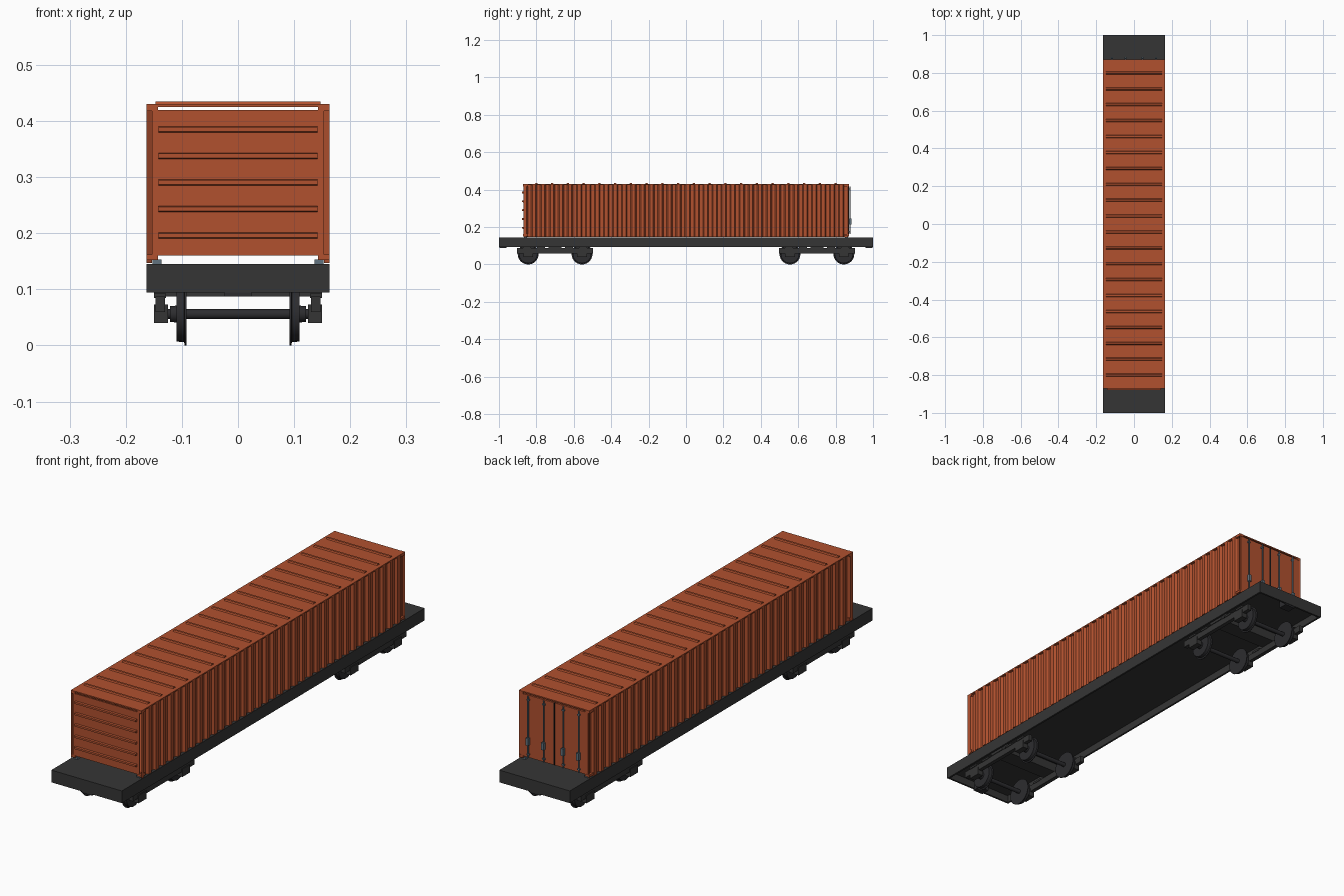
import bpy, bmesh, math
from mathutils import Matrix, Vector

cube = bpy.data.objects.get("Cube")
if cube:
    bpy.data.objects.remove(cube, do_unlink=True)


def material(name, r, g, b):
    m = bpy.data.materials.new(name)
    m.use_nodes = True
    m.diffuse_color = (r, g, b, 1)
    m.node_tree.nodes["Principled BSDF"].inputs["Base Color"].default_value = (r, g, b, 1)
    return m


RUST = material("rust orange", 0.44, 0.082, 0.028)
DECK = material("charcoal", 0.036, 0.036, 0.036)
STEEL = material("dark steel", 0.026, 0.026, 0.029)
ROD = material("blue grey", 0.12, 0.17, 0.21)
SEAM = material("black", 0.008, 0.008, 0.008)


def finish(name, bm, mat):
    bmesh.ops.recalc_face_normals(bm, faces=bm.faces)
    mesh = bpy.data.meshes.new(name)
    bm.to_mesh(mesh)
    bm.free()
    mesh.materials.append(mat)
    ob = bpy.data.objects.new(name, mesh)
    bpy.context.collection.objects.link(ob)
    return ob


def add_box(bm, x, y, z):
    """Box from (min, max) ranges."""
    size = [r[1] - r[0] for r in (x, y, z)]
    mid = Vector([sum(r) / 2 for r in (x, y, z)])
    bmesh.ops.create_cube(bm, size=1, matrix=Matrix.Translation(mid) @ Matrix.Diagonal((*size, 1)))


def boxes(name, mat, ranges):
    bm = bmesh.new()
    for r in ranges:
        add_box(bm, *r)
    return finish(name, bm, mat)


def around(c, half):
    return (c - half, c + half)


def side(s, a, b):
    return tuple(sorted((s * a, s * b)))


def lathe(name, mat, profile, centre, axis="X", steps=24):
    """Turn (along, radius) points about the axis."""
    bm = bmesh.new()
    vs = [bm.verts.new((a, 0, r)) for a, r in profile]
    edges = [bm.edges.new(p) for p in zip(vs, vs[1:])]
    bmesh.ops.spin(bm, geom=vs + edges, cent=(0, 0, 0), axis=(1, 0, 0),
                   angle=math.tau, steps=steps)
    bmesh.ops.remove_doubles(bm, verts=bm.verts, dist=1e-5)
    if axis == "Z":
        bm.transform(Matrix.Rotation(-math.pi / 2, 4, "Y"))
    bm.transform(Matrix.Translation(centre))
    ob = finish(name, bm, mat)
    round_parts.append(ob)
    return ob


round_parts = []
HALF_W, HALF_L = 0.163, 0.87
BOTTOM, TOP = 0.147, 0.43

# Hollow flat deck: plate with a skirt
W = HALF_W
skirt = (0.094, 0.13)
boxes("deck", DECK, [
    (around(0, W), around(0, 1), (0.125, 0.145)),
    *[(side(s, W - 0.008, W), around(0, 1), skirt) for s in (-1, 1)],
    *[(around(0, W - 0.008), side(s, 0.992, 1), skirt) for s in (-1, 1)]])
boxes("coupler_pockets", STEEL,
      [(around(0, 0.024), side(s, 0.96, 0.998), (0.087, 0.126)) for s in (-1, 1)])


# Corrugated container sides
def corrugated_side(name, s):
    count = 36
    pitch = 2 * HALF_L / count
    pts = []
    for i in range(count):
        y = -HALF_L + i * pitch
        for t, x in ((0, W), (0.36, W), (0.5, W - 0.01), (0.86, W - 0.01)):
            pts.append((s * x, y + t * pitch))
    pts.append((s * W, HALF_L))
    bm = bmesh.new()
    low = [bm.verts.new((x, y, BOTTOM)) for x, y in pts]
    high = [bm.verts.new((x, y, TOP)) for x, y in pts]
    for i in range(len(pts) - 1):
        bm.faces.new((low[i], low[i + 1], high[i + 1], high[i]))
    return finish(name, bm, RUST)


corrugated_side("left_wall", 1)
corrugated_side("right_wall", -1)

# Roof, floor and roof ribs
boxes("roof", RUST, [(around(0, W), around(0, HALF_L), (0.425, TOP))])
boxes("floor", RUST, [(around(0, W - 0.01), around(0, HALF_L - 0.01), (0.16, 0.164))])


def raised_ribs(name, centres, normal):
    """Bevelled bars across x, standing on the roof or the front panel."""
    bm = bmesh.new()
    for c in centres:
        part = bmesh.new()
        if normal == "Z":
            add_box(part, around(0, 0.147), around(c, 0.009), (TOP - 0.002, TOP + 0.005))
            outer = [v for v in part.verts if v.co.z > TOP]
        else:
            add_box(part, around(0, 0.142), (-HALF_L - 0.008, -HALF_L + 0.006), around(c, 0.0065))
            outer = [v for v in part.verts if v.co.y < -HALF_L]
        for v in outer:
            if normal == "Z":
                v.co.y = c + (v.co.y - c) * 0.5
            else:
                v.co.z = c + (v.co.z - c) * 0.6
        tmp = bpy.data.meshes.new("rib")
        part.to_mesh(tmp)
        part.free()
        bm.from_mesh(tmp)
        bpy.data.meshes.remove(tmp)
    return finish(name, bm, RUST)


raised_ribs("roof_ribs", [-0.8 + i * 1.6 / 19 for i in range(20)], "Z")

# Front panel and its ribs
boxes("front_panel", RUST, [(around(0, W - 0.01), (-HALF_L, -HALF_L + 0.006), (0.16, 0.42))])
raised_ribs("front_ribs", [0.196 + i * 0.0473 for i in range(5)], "Y")

# Corner blocks and deck locks
corners = [(sx, sy) for sx in (-1, 1) for sy in (-1, 1)]
boxes("corner_blocks", RUST, [
    (side(sx, 0.143, W), side(sy, HALF_L - 0.025, HALF_L + 0.001), z)
    for sx, sy in corners for z in ((0.152, 0.162), (0.418, TOP))])
boxes("deck_locks", ROD, [
    (side(sx, 0.136, 0.152), side(sy, HALF_L - 0.02, HALF_L - 0.004), (0.144, 0.153))
    for sx, sy in corners])

# Back doors, seam, lock rods and handles
boxes("back_doors", RUST, [
    (side(s, 0.002, W - 0.006), (HALF_L - 0.008, HALF_L), (0.16, 0.42)) for s in (-1, 1)])
boxes("door_seam", SEAM, [(around(0, 0.003), (HALF_L - 0.007, HALF_L + 0.001), (0.16, 0.42))])
for i, x in enumerate((-0.117, -0.045, 0.045, 0.117)):
    lathe(f"lock_rod_{i + 1}", ROD,
          [(0.162, 0), (0.162, 0.003), (0.418, 0.003), (0.418, 0)],
          (x, HALF_L + 0.006, 0), "Z", 8)
    boxes(f"lock_handle_{i + 1}", ROD, [
        (around(x, 0.006), (HALF_L + 0.002, HALF_L + 0.014), (0.215, 0.245)),
        (around(x, 0.005), (HALF_L, HALF_L + 0.008), (0.172, 0.178)),
        (around(x, 0.005), (HALF_L, HALF_L + 0.008), (0.4, 0.406))])

# Bogies
AXLE_Z = 0.056
for end, yc in (("front", -0.7), ("back", 0.7)):
    frame = [(around(0, 0.15), around(yc, 0.035), (0.087, 0.126))]
    for s in (-1, 1):
        frame.append((side(s, 0.13, 0.147), around(yc, 0.204), (0.06, 0.087)))
        for off in (-0.144, 0.144):
            frame.append((side(s, 0.125, 0.15), around(yc + off, 0.026), (0.04, 0.073)))
        for off in (-0.15, -0.075, 0.075, 0.15):
            frame.append((side(s, 0.128, 0.15), around(yc + off, 0.022), (0.085, 0.093)))
    boxes(f"{end}_bogie_frame", DECK, frame)
    for n, off in (("first", -0.144), ("second", 0.144)):
        y = yc + off
        lathe(f"{end}_{n}_axle", STEEL,
              [(-0.127, 0), (-0.127, 0.009), (0.127, 0.009), (0.127, 0)], (0, y, AXLE_Z), steps=12)
        for s, label in ((1, "left"), (-1, "right")):
            lathe(f"{end}_{n}_{label}_wheel", STEEL,
                  [(s * x, r) for x, r in ((0.092, 0), (0.092, 0.056), (0.095, 0.056),
                                           (0.096, 0.05), (0.11, 0.049), (0.11, 0.015),
                                           (0.121, 0.014), (0.121, 0))], (0, y, AXLE_Z))

# Smooth shading on turned parts
bpy.ops.object.select_all(action="DESELECT")
for ob in round_parts:
    ob.select_set(True)
bpy.context.view_layer.objects.active = round_parts[0]
bpy.ops.object.shade_smooth_by_angle(angle=math.radians(35))
